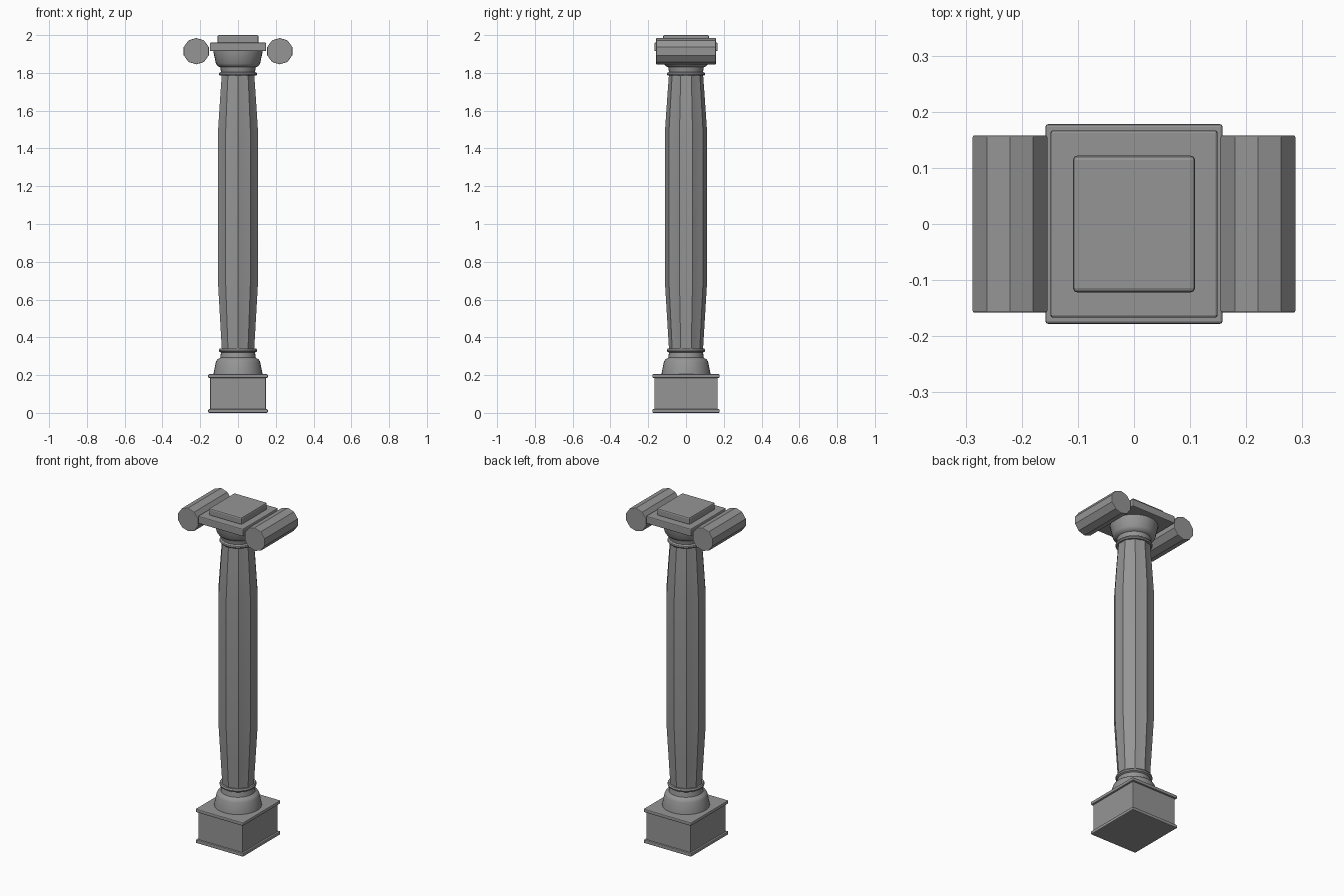
import bpy, bmesh, math

cube = bpy.data.objects.get("Cube")
if cube:
    bpy.data.objects.remove(cube, do_unlink=True)

stone = bpy.data.materials.new("grey stone")
stone.use_nodes = True
GREY = (0.3, 0.3, 0.3, 1)
stone.diffuse_color = GREY
stone.node_tree.nodes["Principled BSDF"].inputs["Base Color"].default_value = GREY


def finish(bm, name, bevel=0, smooth=None):
    bmesh.ops.recalc_face_normals(bm, faces=bm.faces)
    mesh = bpy.data.meshes.new(name)
    bm.to_mesh(mesh)
    bm.free()
    obj = bpy.data.objects.new(name, mesh)
    bpy.context.collection.objects.link(obj)
    mesh.materials.append(stone)
    if bevel:
        mod = obj.modifiers.new("soft edges", 'BEVEL')
        mod.width, mod.segments, mod.limit_method = bevel, 2, 'ANGLE'
        mod.angle_limit = math.radians(50)
    if smooth:
        bpy.ops.object.select_all(action='DESELECT')
        bpy.context.view_layer.objects.active = obj
        obj.select_set(True)
        bpy.ops.object.shade_smooth_by_angle(angle=math.radians(smooth))
    return obj


def slab(name, hx, hy, z0, z1, bevel):
    bm = bmesh.new()
    bmesh.ops.create_cube(bm, size=1)
    for v in bm.verts:
        v.co = (v.co.x * 2 * hx, v.co.y * 2 * hy, z0 + (v.co.z + 0.5) * (z1 - z0))
    return finish(bm, name, bevel)


def lathe(name, profile, sides, groove=None, smooth=35):
    """Stack rings of (radius, z); groove scales the radius of each side's corner."""
    bm = bmesh.new()
    rings = []
    for r, z in profile:
        ring = []
        for i in range(sides):
            a = math.tau * i / sides
            k = r * (groove(i) if groove else 1)
            ring.append(bm.verts.new((k * math.cos(a), k * math.sin(a), z)))
        rings.append(ring)
    for low, high in zip(rings, rings[1:]):
        for i in range(sides):
            j = (i + 1) % sides
            bm.faces.new((low[i], low[j], high[j], high[i]))
    bm.faces.new(rings[0])
    bm.faces.new(rings[-1])
    return finish(bm, name, smooth=smooth)


# Pedestal
slab("pedestal_foot", 0.158, 0.178, 0, 0.02, 0.005)
slab("pedestal_block", 0.147, 0.167, 0.015, 0.19, 0.002)
slab("pedestal_cap", 0.158, 0.178, 0.185, 0.205, 0.005)

# Flared base and its collar
lathe("column_base", [(0.13, 0.2), (0.129, 0.212), (0.117, 0.27), (0.11, 0.283),
                      (0.094, 0.292), (0.09, 0.32), (0.099, 0.325), (0.101, 0.333),
                      (0.097, 0.342)], 32)

# Fluted shaft, swelling in the middle
lathe("fluted_shaft", [(0.09, 0.335), (0.1, 0.5), (0.112, 0.7),
                       (0.112, 1.48), (0.1, 1.66), (0.09, 1.795)], 20,
      groove=lambda i: 1 if i % 2 else 0.93, smooth=20)

# Collar and bell of the capital
lathe("capital_bell", [(0.097, 1.785), (0.101, 1.792), (0.099, 1.8), (0.09, 1.806),
                       (0.094, 1.83), (0.108, 1.836), (0.117, 1.85), (0.13, 1.91),
                       (0.13, 1.92)], 32)

# Capital slabs
slab("capital_slab", 0.149, 0.167, 1.915, 1.96, 0.005)
slab("top_block", 0.109, 0.122, 1.955, 2.0, 0.008)

# Scroll rolls on both sides
for side, label in ((1, "left"), (-1, "right")):
    bm = bmesh.new()
    ends = []
    for y in (-0.158, 0.158):
        ends.append([bm.verts.new((side * 0.221 + 0.07 * math.sin(math.tau * i / 10), y,
                                   1.915 + 0.07 * math.cos(math.tau * i / 10)))
                     for i in range(10)])
        bm.faces.new(ends[-1])
    for i in range(10):
        j = (i + 1) % 10
        bm.faces.new((ends[0][i], ends[0][j], ends[1][j], ends[1][i]))
    finish(bm, label + "_scroll", 0.003)
